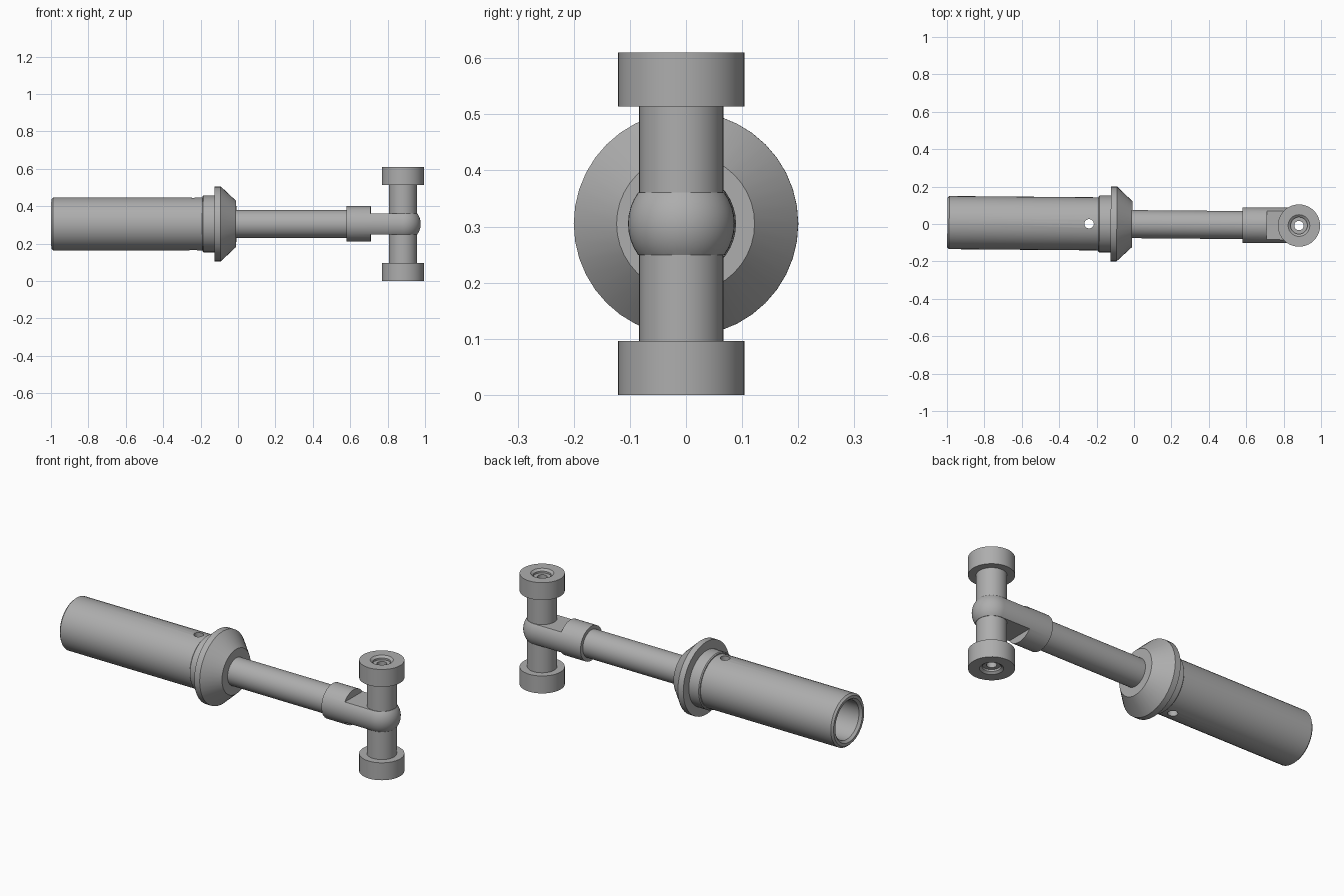
import bpy
import bmesh
import math
from mathutils import Matrix

if "Cube" in bpy.data.objects:
    bpy.data.objects.remove(bpy.data.objects["Cube"], do_unlink=True)

AXIS_Z = 0.305      # height of the long axis
POST_X = 0.882      # position of the cross post
LEAN = -0.0085      # slight turn of the whole tool about z

grey = bpy.data.materials.new("steel grey")
grey.use_nodes = True
COLOUR = (0.42, 0.42, 0.42, 1)
grey.diffuse_color = COLOUR
grey.node_tree.nodes["Principled BSDF"].inputs["Base Color"].default_value = COLOUR

FRAME = Matrix.Translation((0, LEAN * 0.1, 0)) @ Matrix.Rotation(LEAN, 4, "Z")
ALONG_X = Matrix.Translation((0, 0, AXIS_Z)) @ Matrix.Rotation(math.pi / 2, 4, "Y")
AT_POST = Matrix.Translation((POST_X, 0, 0))


def finish(name, bm, place):
    """Turn a bmesh into an object placed in the tool's frame."""
    bmesh.ops.recalc_face_normals(bm, faces=bm.faces)
    mesh = bpy.data.meshes.new(name)
    bm.to_mesh(mesh)
    bm.free()
    mesh.transform(FRAME @ place)
    mesh.materials.append(grey)
    obj = bpy.data.objects.new(name, mesh)
    bpy.context.collection.objects.link(obj)
    return obj


def lathe(name, profile, place, sides=40, closed=False):
    """Spin (distance, radius) points about the local z axis."""
    bm = bmesh.new()
    verts = [bm.verts.new((r, 0, d)) for d, r in profile]
    pairs = list(zip(verts, verts[1:]))
    if closed:
        pairs.append((verts[-1], verts[0]))
    edges = [bm.edges.new(p) for p in pairs]
    bmesh.ops.spin(bm, geom=verts + edges, cent=(0, 0, 0), axis=(0, 0, 1),
                   angle=math.tau, steps=sides, use_duplicate=False)
    bmesh.ops.remove_doubles(bm, verts=bm.verts, dist=1e-5)
    return finish(name, bm, place)


def box(name, low, high):
    bm = bmesh.new()
    bmesh.ops.create_cube(bm, size=1)
    size = [b - a for a, b in zip(low, high)]
    mid = [(a + b) / 2 for a, b in zip(low, high)]
    return finish(name, bm, Matrix.Translation(mid) @ Matrix.Diagonal((*size, 1)))


def rod_cutter(name, x, radius):
    return lathe(name, [(-0.1, 0), (-0.1, radius), (0.8, radius), (0.8, 0)],
                 Matrix.Translation((x, 0, 0)))


def cut(obj, cutters):
    """Subtract the cutters, then discard them."""
    bpy.context.view_layer.objects.active = obj
    for c in cutters:
        c.hide_render = True
        mod = obj.modifiers.new("cut", "BOOLEAN")
        mod.operation = "DIFFERENCE"
        mod.solver = "EXACT"
        mod.object = c
        bpy.ops.object.modifier_apply(modifier=mod.name)
        bpy.data.objects.remove(c, do_unlink=True)


def smooth(obj):
    bpy.ops.object.select_all(action="DESELECT")
    obj.select_set(True)
    bpy.context.view_layer.objects.active = obj
    bpy.ops.object.shade_smooth_by_angle(angle=math.radians(28))


# Hollow handle with a cross hole
handle = lathe("handle", [
    (-0.2, 0), (-0.2, 0.105), (-0.985, 0.105), (-0.998, 0.117), (-0.998, 0.132),
    (-0.988, 0.142), (-0.18, 0.142), (-0.18, 0)], ALONG_X)
cut(handle, [rod_cutter("handle_hole_cutter", -0.24, 0.025)])

# Neck, flange and cone guard
guard = lathe("guard", [
    (-0.19, 0), (-0.19, 0.147), (-0.185, 0.152), (-0.125, 0.152), (-0.125, 0.2),
    (-0.092, 0.2), (-0.01, 0.123), (-0.01, 0)], ALONG_X)

# Shaft
shaft = lathe("shaft", [(-0.03, 0), (-0.03, 0.075), (0.6, 0.075), (0.6, 0)], ALONG_X)

# Arm: round collar, flattened above and below, with a ball end
R = 0.095
HALF = 0.056
ball = [(POST_X + R * math.sin(a), R * math.cos(a))
        for a in (math.pi / 2 * i / 12 for i in range(12))]
arm = lathe("arm", [(0.58, 0), (0.58, R)] + ball + [(POST_X + R, 0)], ALONG_X)
cut(arm, [
    box("upper_flat_cutter", (0.71, -0.2, AXIS_Z + HALF), (1.2, 0.2, 0.5)),
    box("lower_flat_cutter", (0.71, -0.2, 0.1), (1.2, 0.2, AXIS_Z - HALF)),
    rod_cutter("post_hole_cutter", POST_X, 0.06)])

# Cross post with a roller at each end and a stepped bore right through
post = lathe("post", [(0.05, 0.025), (0.05, 0.075), (0.56, 0.075), (0.56, 0.025)],
             AT_POST, closed=True)
roller_profile = [(0, 0.113), (0.096, 0.113), (0.096, 0.025), (0.02, 0.025),
                  (0.02, 0.045), (0.01, 0.045), (0, 0.058)]
lower_roller = lathe("lower_roller", roller_profile, AT_POST, closed=True)
upper_roller = lathe("upper_roller", [(0.61 - d, r) for d, r in roller_profile],
                     AT_POST, closed=True)

for part in (handle, guard, shaft, arm, post, lower_roller, upper_roller):
    smooth(part)
